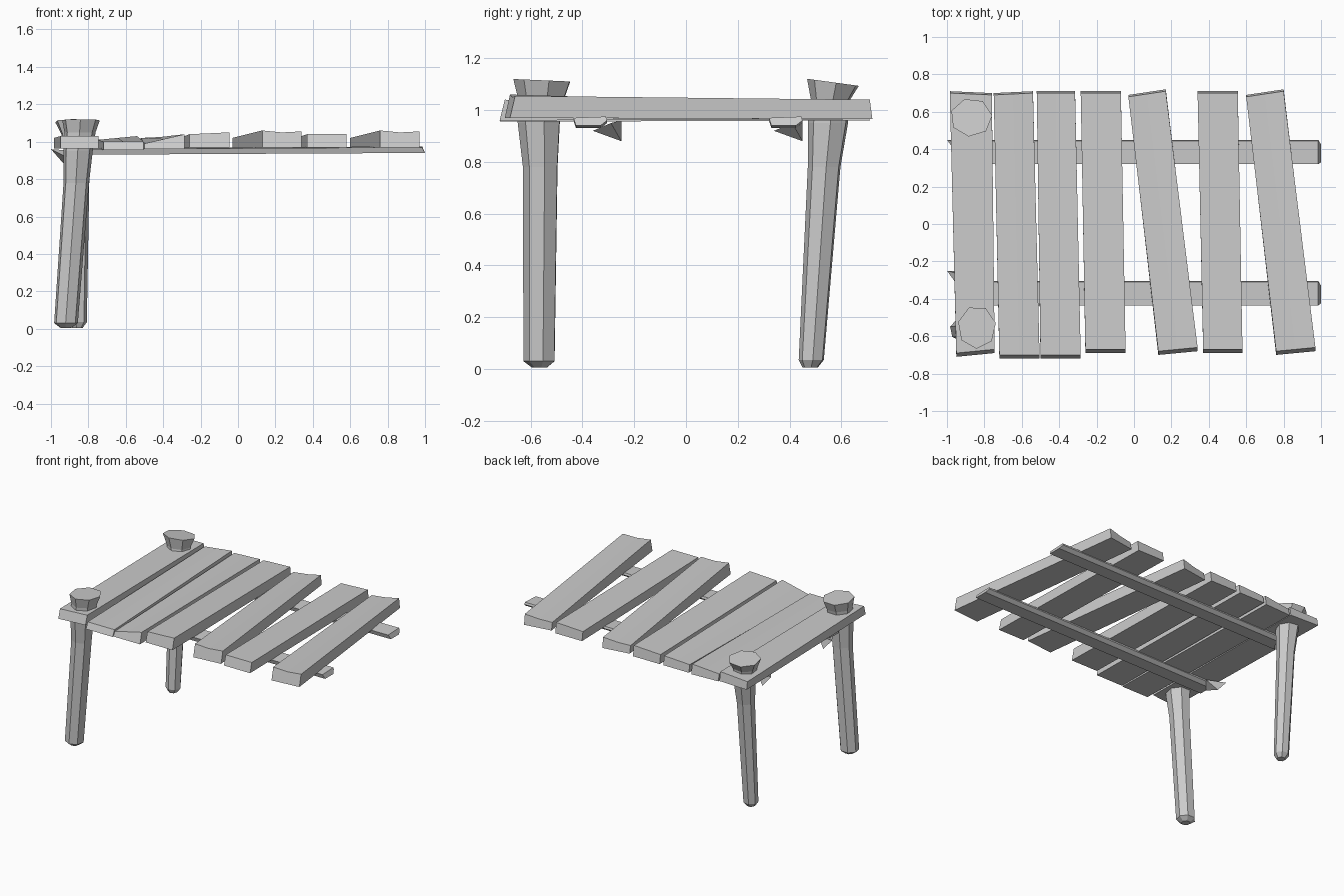
import bpy, bmesh, math
from mathutils import Vector

cube = bpy.data.objects.get("Cube")
if cube:
    bpy.data.objects.remove(cube, do_unlink=True)

wood = bpy.data.materials.new("grey_wood")
wood.use_nodes = True
GREY = (0.6, 0.6, 0.6, 1)
wood.diffuse_color = GREY
wood.node_tree.nodes["Principled BSDF"].inputs["Base Color"].default_value = GREY


def finish(name, bm):
    bmesh.ops.recalc_face_normals(bm, faces=bm.faces)
    mesh = bpy.data.meshes.new(name)
    bm.to_mesh(mesh)
    bm.free()
    mesh.materials.append(wood)
    bpy.context.collection.objects.link(bpy.data.objects.new(name, mesh))


def loft(name, rings):
    """Skin a list of equal-length rings and cap both ends."""
    bm = bmesh.new()
    loops = [[bm.verts.new(p) for p in ring] for ring in rings]
    for a, b in zip(loops, loops[1:]):
        n = len(a)
        for i in range(n):
            bm.faces.new((a[i], a[(i + 1) % n], b[(i + 1) % n], b[i]))
    bm.faces.new(loops[0])
    bm.faces.new(loops[-1])
    finish(name, bm)


def board_end(x0, x1, y0, y1, bottom, top0, top1, dip, flare):
    """Cross-section of a plank end; the top edge sags in the middle."""
    xm, ym = (x0 + x1) / 2, (y0 + y1) / 2
    return [(x0, y0 + flare, bottom), (x1, y1 + flare, bottom), (x1, y1, top1),
            (xm, ym, (top0 + top1) / 2 - dip), (x0, y0, top0)]


def plank(name, front, back):
    loft(name, [board_end(*front, -0.02), board_end(*back, 0.01)])


# Deck planks: x left/right, y left/right, bottom, top left/right, sag
plank("plank_1", (-0.95, -0.745, -0.69, -0.67, 0.965, 1.03, 1.03, 0),
      (-0.985, -0.76, 0.70, 0.69, 0.965, 1.02, 1.03, 0))
plank("plank_2", (-0.72, -0.505, -0.70, -0.70, 0.955, 1.0, 1.0, 0),
      (-0.75, -0.54, 0.69, 0.70, 0.96, 1.01, 1.03, 0))
plank("plank_3", (-0.50, -0.285, -0.70, -0.70, 0.96, 0.99, 1.04, 0),
      (-0.52, -0.315, 0.70, 0.70, 0.965, 1.02, 1.03, 0))
plank("plank_4", (-0.26, -0.045, -0.67, -0.67, 0.97, 1.04, 1.05, 0),
      (-0.285, -0.07, 0.70, 0.70, 0.965, 1.03, 1.04, 0))
plank("plank_6", (0.37, 0.58, -0.67, -0.67, 0.97, 1.04, 1.04, 0),
      (0.34, 0.555, 0.70, 0.70, 0.965, 1.03, 1.04, 0))
for label, x in (("plank_5", 0), ("plank_7", 0.63)):
    plank(label, (x + 0.13, x + 0.34, -0.68, -0.66, 0.97, 1.06, 1.055, 0.008),
          (x - 0.03, x + 0.17, 0.68, 0.71, 0.965, 1.02, 1.04, 0.005))


# Support beams with a trapezoid section, each ending in a splinter
def beam_end(x_top, x_low, y, z):
    return [(x_low, y - 0.055, z), (x_low, y + 0.04, z),
            (x_top, y + 0.065, z + 0.02), (x_top, y + 0.06, z + 0.035),
            (x_top, y - 0.065, z + 0.03)]


for label, y, tip_y in (("front", -0.37, -0.25), ("back", 0.385, 0.45)):
    loft(label + "_beam", [beam_end(-0.93, -0.93, y, 0.93),
                           beam_end(0.985, 1.0, y, 0.94)])
    bm = bmesh.new()
    for p in ((-1.0, tip_y, 0.96), (-0.93, tip_y, 0.88),
              (-0.92, tip_y - 0.11, 0.92), (-0.86, tip_y - 0.04, 0.95)):
        bm.verts.new(p)
    bmesh.ops.convex_hull(bm, input=bm.verts[:])
    finish(label + "_splinter", bm)


# Tapered legs: each ring is centre x, y, z, radius x, radius y, tilt in y
def post(name, rows, turn, sides=7):
    rings = []
    for x, y, z, rx, ry, tilt in rows:
        ring = []
        for i in range(sides):
            a = turn + math.tau * i / sides
            ring.append(Vector((x + rx * math.cos(a), y + ry * math.sin(a),
                                z - tilt * math.sin(a))))
        rings.append(ring)
    loft(name, rings)


post("front_leg", [(-0.92, -0.565, 0.005, 0.03, 0.03, 0),
                   (-0.92, -0.565, 0.03, 0.065, 0.063, 0),
                   (-0.865, -0.56, 0.78, 0.07, 0.07, 0),
                   (-0.855, -0.565, 0.95, 0.08, 0.085, 0),
                   (-0.845, -0.555, 1.05, 0.085, 0.095, 0),
                   (-0.84, -0.552, 1.115, 0.103, 0.115, 0.005)], 0.2)
post("back_leg", [(-0.86, 0.48, 0.005, 0.03, 0.03, 0),
                  (-0.86, 0.485, 0.035, 0.052, 0.05, 0),
                  (-0.855, 0.535, 0.78, 0.06, 0.065, 0),
                  (-0.855, 0.55, 0.95, 0.075, 0.08, 0),
                  (-0.865, 0.56, 1.04, 0.085, 0.078, 0),
                  (-0.87, 0.57, 1.107, 0.113, 0.103, 0.014)], 0.1)
